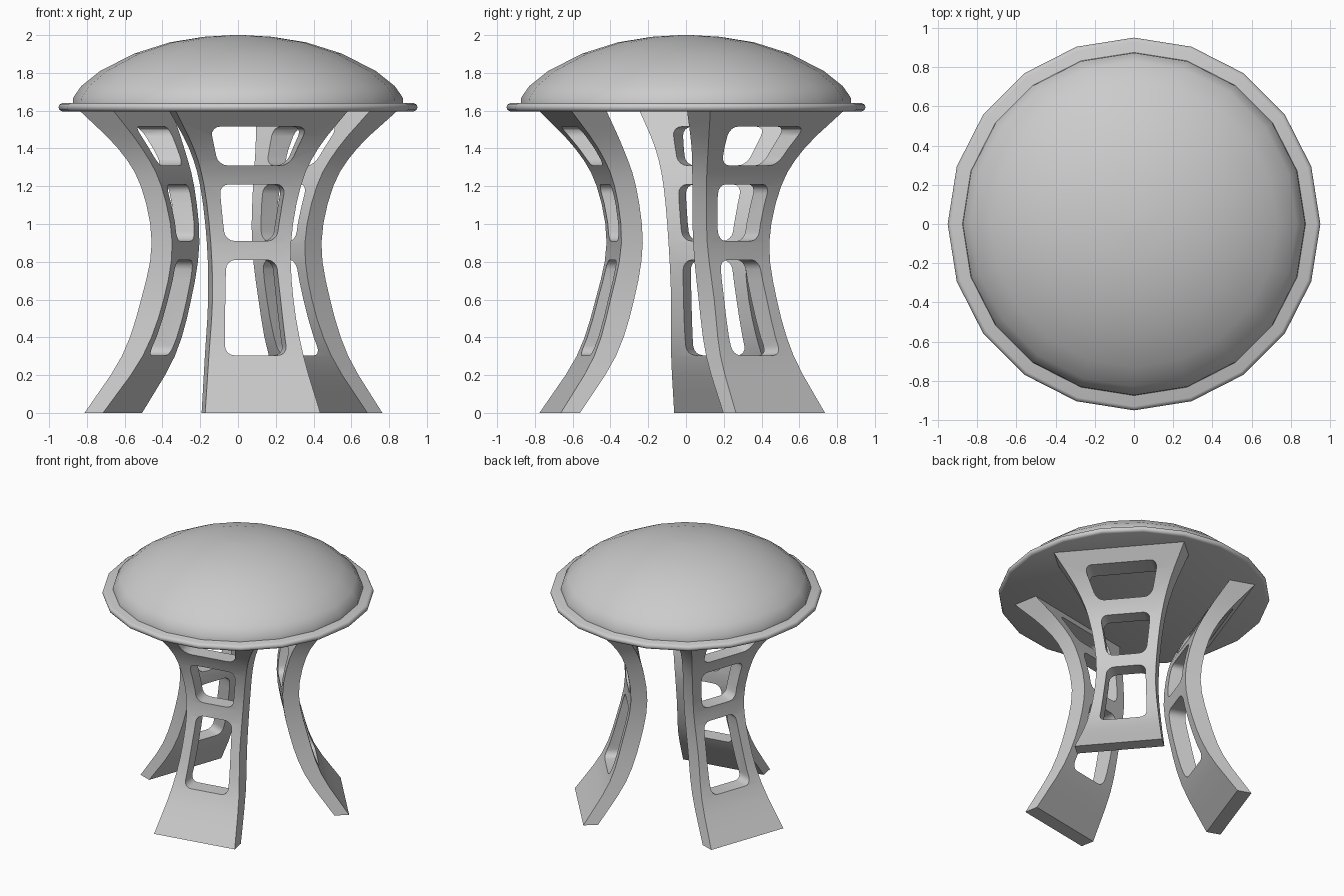
import bpy, bmesh, math

if "Cube" in bpy.data.objects:
    bpy.data.objects.remove(bpy.data.objects["Cube"])

SIDES = 20


def make_object(name, bm, smooth=None):
    bmesh.ops.recalc_face_normals(bm, faces=bm.faces)
    mesh = bpy.data.meshes.new(name)
    bm.to_mesh(mesh)
    bm.free()
    ob = bpy.data.objects.new(name, mesh)
    bpy.context.collection.objects.link(ob)
    if smooth:
        shade(ob, smooth)
    return ob


def select(ob):
    bpy.ops.object.select_all(action='DESELECT')
    ob.select_set(True)
    bpy.context.view_layer.objects.active = ob


def shade(ob, degrees):
    select(ob)
    bpy.ops.object.shade_smooth_by_angle(angle=math.radians(degrees))


def lathe(name, profile, smooth):
    """Rings of (radius, z), closed at both ends with a flat cap."""
    bm = bmesh.new()
    rings = [[bm.verts.new((r * math.cos(2 * math.pi * i / SIDES),
                            r * math.sin(2 * math.pi * i / SIDES), z))
              for i in range(SIDES)] for r, z in profile]
    for a, b in zip(rings, rings[1:]):
        for i in range(SIDES):
            j = (i + 1) % SIDES
            bm.faces.new((a[i], a[j], b[j], b[i]))
    bm.faces.new(rings[0])
    bm.faces.new(rings[-1])
    return make_object(name, bm, smooth)


def spline(rows, steps):
    """Catmull-Rom through rows of equal length."""
    p = [[2 * a - b for a, b in zip(rows[0], rows[1])]] + rows
    p.append([2 * a - b for a, b in zip(rows[-1], rows[-2])])
    out = []
    for k in range(1, len(p) - 2):
        for s in range(steps):
            t = s / steps
            out.append([0.5 * (2 * b + (c - a) * t + (2 * a - 5 * b + 4 * c - d) * t * t
                               + (3 * b - a - 3 * c + d) * t ** 3)
                        for a, b, c, d in zip(*p[k - 1:k + 3])])
    out.append(rows[-1])
    return out


# Seat: flat board with rounded rim, and domed cushion
lathe("seat_board", [(0.93, 1.596), (0.945, 1.603), (0.95, 1.618),
                     (0.945, 1.633), (0.93, 1.64)], 50)
lathe("seat_cushion", [(0.875, 1.635), (0.872, 1.67), (0.83, 1.73), (0.73, 1.81),
                       (0.55, 1.902), (0.36, 1.962), (0.18, 1.991), (0.03, 2.0)], 40)

# Leg panel: rows of height, outer radius, inner radius, half width
rows = [[0.0, 0.747, 0.643, 0.31], [0.3, 0.557, 0.44, 0.255], [0.6, 0.462, 0.335, 0.218],
        [0.9, 0.403, 0.288, 0.216], [1.2, 0.448, 0.333, 0.26], [1.4, 0.55, 0.415, 0.335],
        [1.6, 0.72, 0.53, 0.465]]
bm = bmesh.new()
loops = [[bm.verts.new(c) for c in ((ro, -h, z), (ro, h, z), (ri, h, z), (ri, -h, z))]
         for z, ro, ri, h in spline(rows, 3)]
for a, b in zip(loops, loops[1:]):
    for i in range(4):
        j = (i + 1) % 4
        bm.faces.new((a[i], a[j], b[j], b[i]))
bm.faces.new(loops[0])
bm.faces.new(loops[-1])
leg = make_object("leg_1", bm)

# Window cutters: bottom z, top z, bottom and top half widths
bm = bmesh.new()
for z0, z1, h0, h1 in ((0.305, 0.81, 0.168, 0.135), (0.91, 1.21, 0.138, 0.178),
                       (1.31, 1.515, 0.192, 0.262)):
    near, far = [[bm.verts.new((x, y, z)) for y, z in
                  ((-h0, z0), (h0, z0), (h1, z1), (-h1, z1))] for x in (0.05, 1.0)]
    bm.faces.new(near)
    bm.faces.new(far)
    for i in range(4):
        j = (i + 1) % 4
        bm.faces.new((near[i], near[j], far[j], far[i]))
corners = [e for e in bm.edges if abs(e.verts[0].co.x - e.verts[1].co.x) > 0.5]
bmesh.ops.bevel(bm, geom=corners, offset=0.05, segments=4, profile=0.5, affect='EDGES')
cutter = make_object("window_cutter", bm)
cutter.hide_render = True

mod = leg.modifiers.new("windows", 'BOOLEAN')
mod.operation = 'DIFFERENCE'
mod.solver = 'EXACT'
mod.object = cutter
select(leg)
bpy.ops.object.modifier_apply(modifier=mod.name)
bpy.data.objects.remove(cutter)
shade(leg, 30)

# Three legs around the slightly offset centre
for k in range(3):
    ob = leg if k == 0 else leg.copy()
    if k:
        ob.name = f"leg_{k + 1}"
        bpy.context.collection.objects.link(ob)
    ob.location = (-0.005, 0.015, 0)
    ob.rotation_euler = (0, 0, math.radians(-79.5 + 120 * k))
